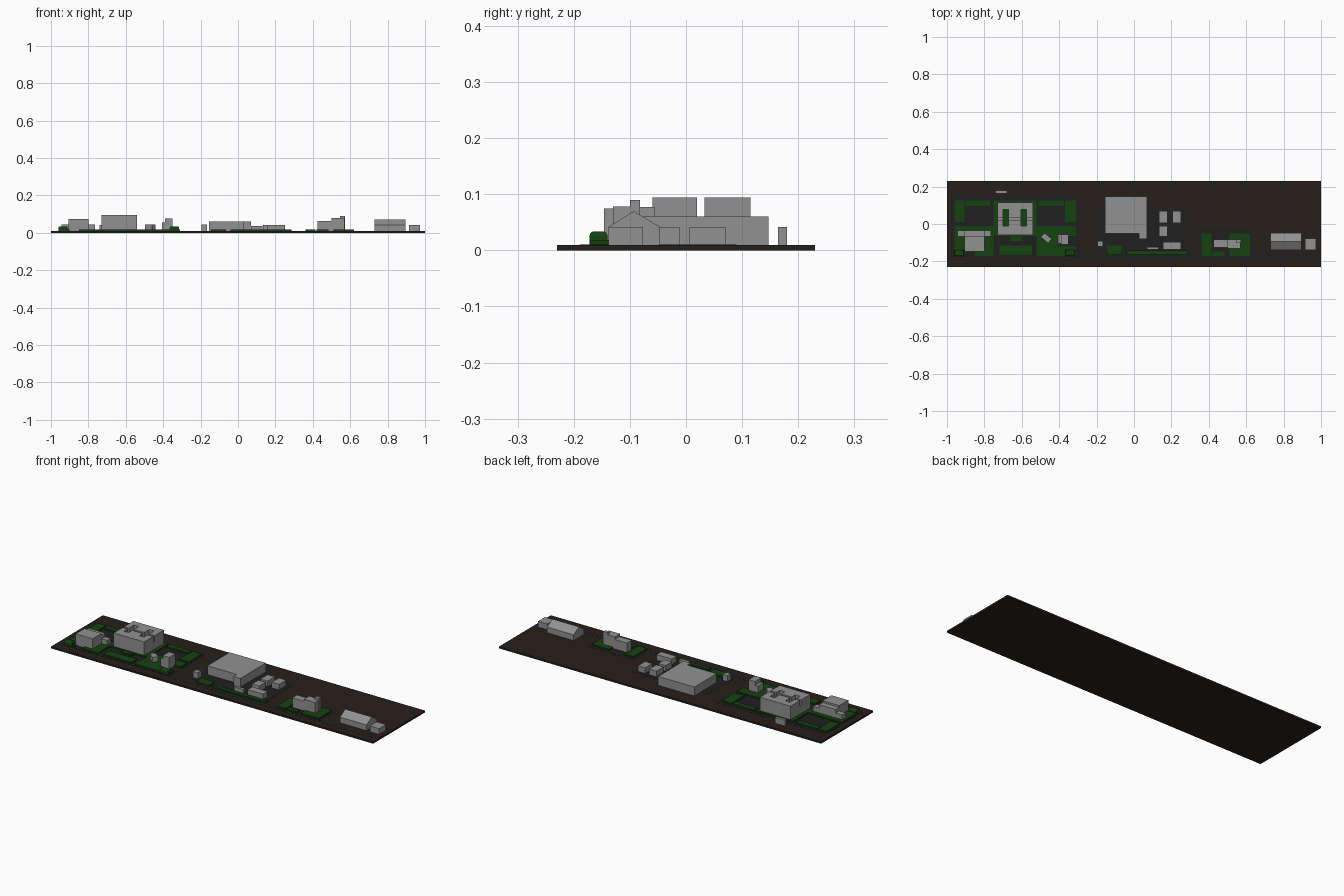
import bpy, bmesh
from math import radians
from mathutils import Matrix

G = 0.01  # ground height


def material(name, rgb):
    m = bpy.data.materials.new(name)
    m.diffuse_color = (*rgb, 1)
    return m


SOIL = material("soil", (0.0205, 0.0146, 0.0115))
GRASS = material("grass", (0.0076, 0.054, 0.0055))
PAVING = material("paving", (0.0147, 0.014, 0.014))
STONE = material("stone", (0.284, 0.284, 0.284))


def finish(name, bm, mat=STONE):
    bmesh.ops.recalc_face_normals(bm, faces=bm.faces)
    me = bpy.data.meshes.new(name)
    bm.to_mesh(me)
    bm.free()
    ob = bpy.data.objects.new(name, me)
    bpy.context.collection.objects.link(ob)
    me.materials.append(mat)
    return ob


def box(name, x0, x1, y0, y1, z1, z0=G, mat=STONE, rot=0, bevel=0):
    bm = bmesh.new()
    bmesh.ops.create_cube(bm, size=1, matrix=Matrix.Translation(
        ((x0 + x1) / 2, (y0 + y1) / 2, (z0 + z1) / 2)) @ Matrix.Rotation(radians(rot), 4, 'Z')
        @ Matrix.Diagonal((x1 - x0, y1 - y0, z1 - z0, 1)))
    if bevel:
        top = [e for e in bm.edges if all(v.co.z > z1 - 1e-5 for v in e.verts)]
        bmesh.ops.bevel(bm, geom=top, offset=bevel, segments=3, profile=0.5, affect='EDGES')
    return finish(name, bm, mat)


def extrude(name, pts, vec):
    # sweep a flat outline along a vector
    bm = bmesh.new()
    f = bm.faces.new([bm.verts.new(p) for p in pts])
    r = bmesh.ops.extrude_face_region(bm, geom=[f])
    bmesh.ops.translate(bm, vec=vec,
                        verts=[v for v in r["geom"] if isinstance(v, bmesh.types.BMVert)])
    return finish(name, bm)


# ground slab
box("ground_slab", -1, 1, -0.23, 0.23, G, 0, SOIL)

# paved areas
for i, (a, b, c, d) in enumerate([(-0.97, -0.30, -0.178, 0.145), (-0.20, 0.275, -0.14, 0.09),
                                  (0.345, 0.635, -0.178, -0.03)]):
    box(f"paving_{i}", a, b, c, d, 0.0107, mat=PAVING)
box("road", -0.30, 0.98, -0.19, -0.155, 0.0104, mat=PAVING)

# lawns
lawns = [
    (-0.96, -0.905, 0.01, 0.125), (-0.90, -0.77, 0.095, 0.125),
    (-0.51, -0.375, 0.095, 0.125), (-0.37, -0.31, 0.01, 0.125),
    (-0.75, -0.52, -0.064, 0.125), (-0.66, -0.60, -0.09, -0.068),
    (-0.96, -0.75, -0.14, -0.01), (-0.96, -0.90, -0.17, -0.14),
    (-0.85, -0.75, -0.17, -0.14), (-0.72, -0.545, -0.165, -0.115),
    (-0.52, -0.31, -0.065, -0.01), (-0.52, -0.405, -0.17, -0.065),
    (-0.405, -0.31, -0.17, -0.12), (-0.145, -0.065, -0.165, -0.115),
    (-0.04, 0.285, -0.165, -0.143), (0.36, 0.415, -0.17, -0.05),
    (0.51, 0.62, -0.17, -0.05), (0.42, 0.485, -0.17, -0.147)]
for i, l in enumerate(lawns):
    box(f"lawn_{i}", *l, 0.0185, mat=GRASS)

# rounded hedges
box("hedge_left", -0.96, -0.91, -0.172, -0.14, 0.034, mat=GRASS, bevel=0.008)
box("hedge_right", -0.365, -0.315, -0.172, -0.14, 0.034, mat=GRASS, bevel=0.008)

# courtyard block: two halves notched on their facing sides, plus low links
for name, near, far, mid in (("front", 0.02, -0.06, -0.012), ("back", 0.033, 0.115, 0.077)):
    pts = [(-0.73, far), (-0.54, far), (-0.54, near), (-0.575, near), (-0.575, mid), (-0.605, mid),
           (-0.605, near), (-0.67, near), (-0.67, mid), (-0.70, mid), (-0.70, near), (-0.73, near)]
    extrude("courtyard_block_" + name, [(x, y, G) for x, y in pts], (0, 0, 0.084))
for i, (a, b) in enumerate([(-0.73, -0.70), (-0.67, -0.605), (-0.575, -0.54)]):
    box(f"courtyard_link_{i}", a, b, 0.02, 0.033, 0.06)

# stepped house, left
box("stepped_house_core", -0.905, -0.80, -0.146, -0.067, 0.075)
box("stepped_house_back", -0.905, -0.80, -0.067, -0.035, 0.065)
box("stepped_house_left_wing", -0.945, -0.905, -0.067, -0.035, 0.045)
box("stepped_house_right_wing", -0.80, -0.765, -0.067, -0.035, 0.045)

# hall with front annex
box("hall", -0.155, 0.07, -0.05, 0.147, 0.06)
box("hall_annex", 0.027, 0.07, -0.08, -0.05, 0.06)

# chapel with tower
box("chapel_nave", 0.425, 0.50, -0.126, -0.083, 0.064)
box("chapel_choir", 0.50, 0.57, -0.13, -0.083, 0.078)
box("chapel_tower", 0.545, 0.572, -0.10, -0.082, 0.09)

# gabled barn
barn = [(-0.138, G), (-0.047, G), (-0.047, 0.042), (-0.093, 0.07), (-0.138, 0.042)]
extrude("gabled_barn", [(0.73, y, z) for y, z in barn], (0.165, 0, 0))

# small sheds
sheds = [(0.915, 0.973, -0.138, -0.077, 0.042), (0.135, 0.18, -0.067, -0.012, 0.042),
         (0.135, 0.18, 0.006, 0.07, 0.042), (0.205, 0.25, 0.006, 0.07, 0.042),
         (0.155, 0.25, -0.137, -0.095, 0.042), (0.07, 0.13, -0.137, -0.122, 0.036),
         (-0.195, -0.165, -0.12, -0.09, 0.044), (-0.74, -0.68, 0.164, 0.18, 0.042),
         (-0.39, -0.35, -0.11, -0.055, 0.077), (-0.407, -0.39, -0.105, -0.055, 0.055)]
for i, s in enumerate(sheds):
    box(f"shed_{i}", *s)
box("turned_shed", -0.494, -0.444, -0.09, -0.06, 0.045, rot=-40)
